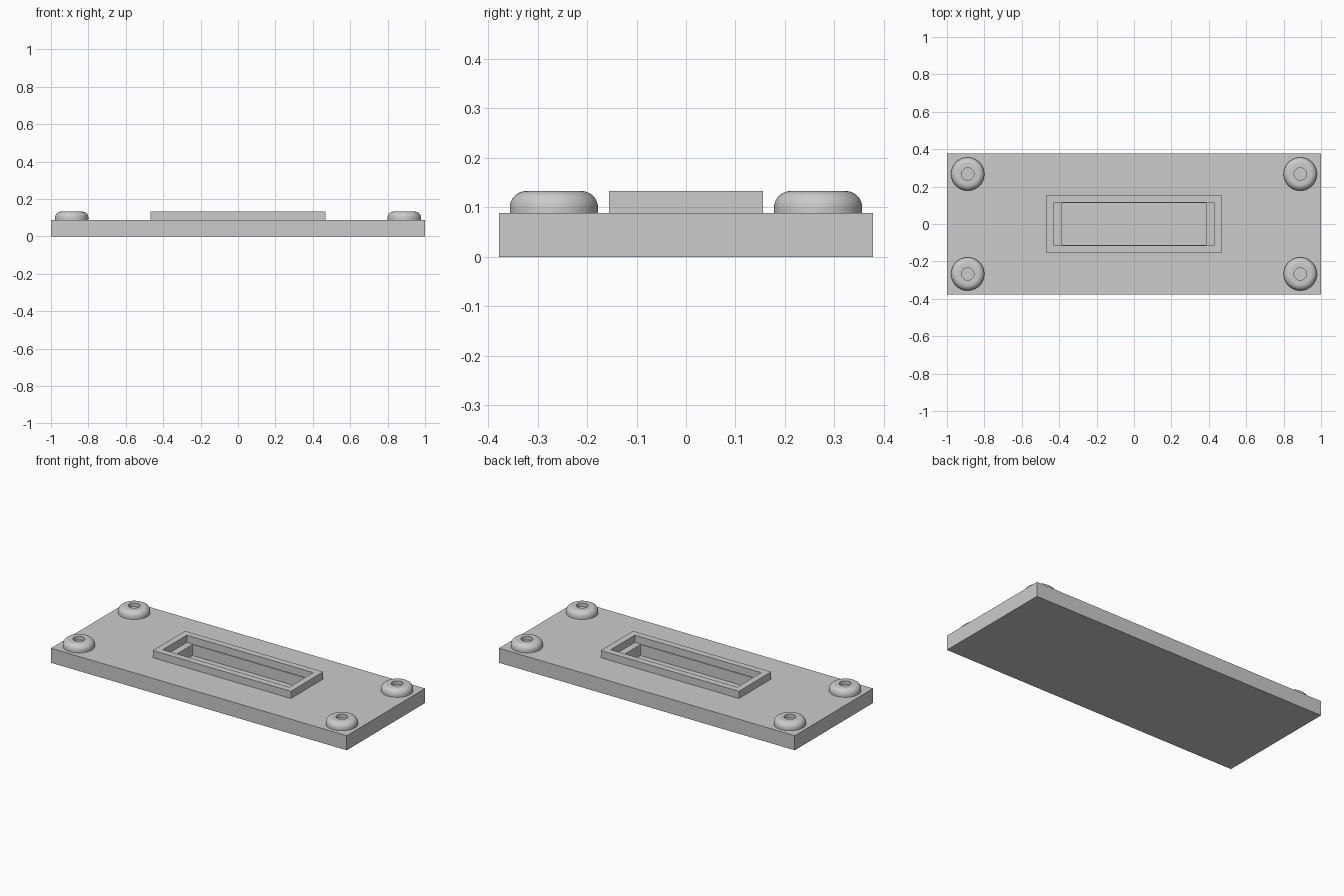
import bpy
import bmesh
from math import cos, sin, pi, radians

cube = bpy.data.objects.get("Cube")
if cube:
    bpy.data.objects.remove(cube, do_unlink=True)

grey = bpy.data.materials.new("plain_grey")
grey.use_nodes = True
grey.diffuse_color = (0.6, 0.6, 0.6, 1)
grey.node_tree.nodes["Principled BSDF"].inputs["Base Color"].default_value = (0.6, 0.6, 0.6, 1)


def rectangle(half_x, half_y, z):
    return [(-half_x, -half_y, z), (half_x, -half_y, z), (half_x, half_y, z), (-half_x, half_y, z)]


def circle(radius, z, sides=64):
    return [(radius * cos(2 * pi * i / sides), radius * sin(2 * pi * i / sides), z) for i in range(sides)]


def loft(name, rings, closed=False, smooth=False, location=(0, 0, 0)):
    """Skin a stack of rings; cap both ends, or join last ring to first."""
    bm = bmesh.new()
    loops = [[bm.verts.new(p) for p in ring] for ring in rings]
    pairs = list(zip(loops, loops[1:]))
    if closed:
        pairs.append((loops[-1], loops[0]))
    else:
        bm.faces.new(loops[0])
        bm.faces.new(loops[-1])
    for a, b in pairs:
        for i in range(len(a)):
            j = (i + 1) % len(a)
            bm.faces.new((a[i], a[j], b[j], b[i]))
    bmesh.ops.recalc_face_normals(bm, faces=bm.faces)
    mesh = bpy.data.meshes.new(name)
    bm.to_mesh(mesh)
    bm.free()
    mesh.materials.append(grey)
    obj = bpy.data.objects.new(name, mesh)
    obj.location = location
    bpy.context.collection.objects.link(obj)
    if smooth:
        bpy.ops.object.select_all(action="DESELECT")
        obj.select_set(True)
        bpy.context.view_layer.objects.active = obj
        bpy.ops.object.shade_smooth_by_angle(angle=radians(30))
    return obj


PLATE_TOP, TOP = 0.089, 0.133

# Base plate with a blind rectangular pocket
loft("base_plate", [
    rectangle(1, 0.378, 0), rectangle(1, 0.378, PLATE_TOP),
    rectangle(0.385, 0.111, PLATE_TOP), rectangle(0.385, 0.111, 0.022)])

# Raised frame around the pocket, leaving a narrow ledge inside
loft("raised_frame", [
    rectangle(0.467, 0.156, PLATE_TOP), rectangle(0.467, 0.156, TOP),
    rectangle(0.427, 0.116, TOP), rectangle(0.427, 0.116, PLATE_TOP)], closed=True)

# Rounded screw heads with a round socket
R, FILLET, STEPS = 0.089, 0.033, 10
head = [circle(R, 0)]
for k in range(STEPS + 1):
    a = k / STEPS * pi / 2
    head.append(circle(R - FILLET + FILLET * cos(a), TOP - PLATE_TOP - FILLET + FILLET * sin(a)))
head += [circle(0.033, TOP - PLATE_TOP), circle(0.033, 0.022)]

for side, x in (("right", -0.889), ("left", 0.889)):
    for end, y in (("front", -0.267), ("back", 0.267)):
        loft(f"screw_head_{end}_{side}", head, smooth=True, location=(x, y, PLATE_TOP))
